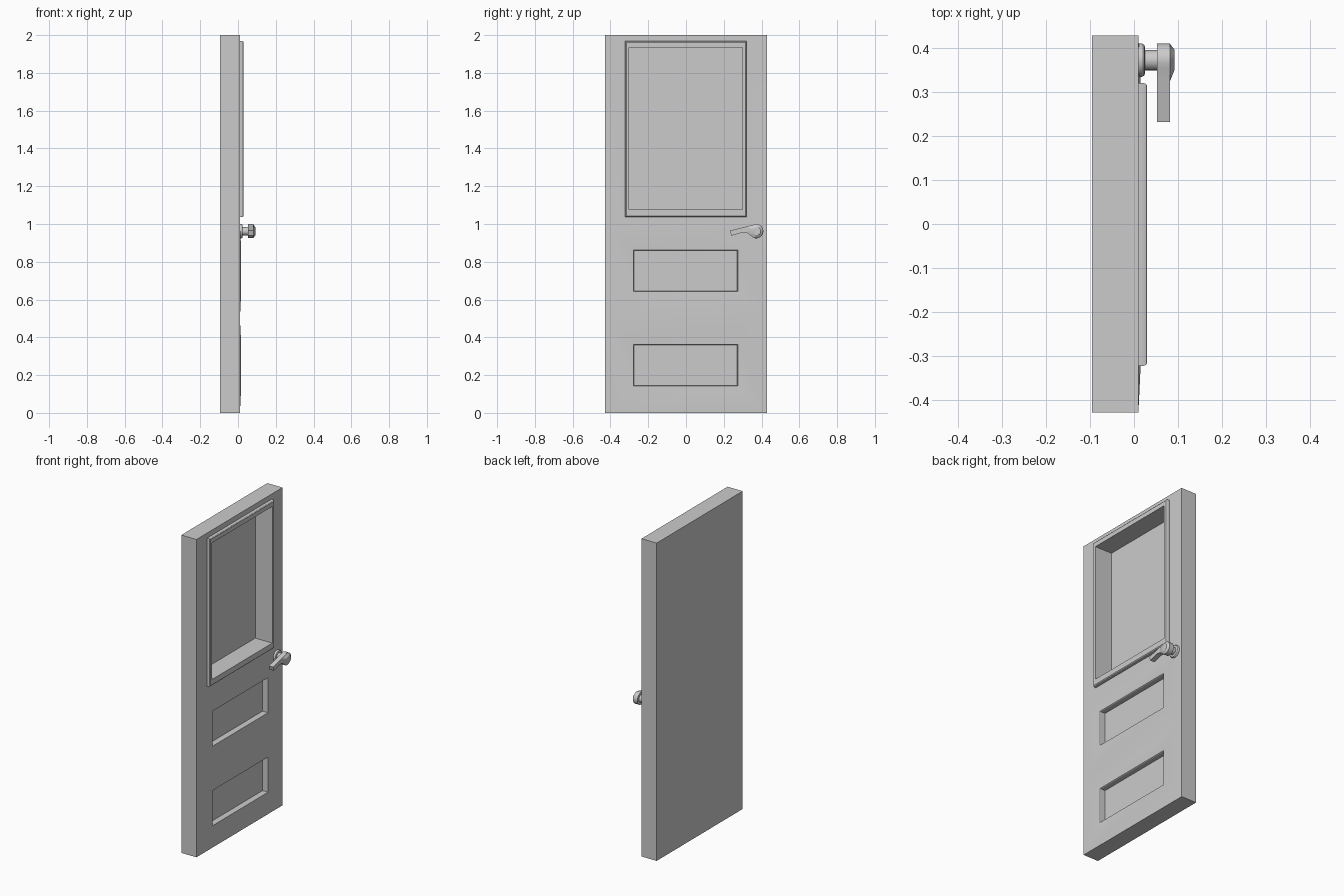
import bpy, bmesh, math

if "Cube" in bpy.data.objects:
    bpy.data.objects.remove(bpy.data.objects["Cube"])


def finish(bm, name, smooth=True):
    bmesh.ops.remove_doubles(bm, verts=bm.verts, dist=1e-5)
    bmesh.ops.recalc_face_normals(bm, faces=bm.faces)
    me = bpy.data.meshes.new(name)
    bm.to_mesh(me)
    bm.free()
    ob = bpy.data.objects.new(name, me)
    bpy.context.collection.objects.link(ob)
    if smooth:
        bpy.ops.object.select_all(action='DESELECT')
        bpy.context.view_layer.objects.active = ob
        ob.select_set(True)
        bpy.ops.object.shade_smooth_by_angle(angle=math.radians(30))
    return ob


def skin(bm, loops, start=False, end=False):
    """Bridge consecutive closed loops of points, optionally capping them."""
    rings = [[bm.verts.new(p) for p in l] for l in loops]
    for a, b in zip(rings, rings[1:]):
        n = len(a)
        for i in range(n):
            j = (i + 1) % n
            bm.faces.new((a[i], a[j], b[j], b[i]))
    if start:
        bm.faces.new(rings[0])
    if end:
        bm.faces.new(rings[-1])


def rect(x, y0, y1, z0, z1, inset=0):
    y0, y1, z0, z1 = y0 + inset, y1 - inset, z0 + inset, z1 - inset
    return [(x, y0, z0), (x, y1, z0), (x, y1, z1), (x, y0, z1)]


BACK, FRONT, W = -0.095, 0.01, 0.428
bm = bmesh.new()

# upper section: raised rounded frame around a deep window recess
frame = (-0.322, 0.32, 1.036, 1.968)
opening = (-0.302, 0.298, 1.076, 1.935)
steps = [(0.01, 0), (0.022, 0), (0.027, 0.002), (0.03, 0.006)]
skin(bm, [rect(FRONT, -W, W, 1.0, 2.0)]
     + [rect(x, *frame, i) for x, i in steps]
     + [rect(0.03, *opening), rect(-0.088, *opening)], end=True)

# two lower sections: slightly swollen face around a sunk panel
for z in (0.0, 0.5):
    panel = (-0.282, 0.278, z + 0.138, z + 0.367)
    skin(bm, [rect(FRONT, -W, W, z, z + 0.5)]
         + [rect(x, *panel, i) for x, i in
            [(0.017, 0), (0.0155, 0.004), (0.011, 0.007), (-0.018, 0.008)]],
         end=True)

# slab sides, top, bottom and back
bands = (0.0, 0.5, 1.0, 2.0)
for s in (-W, W):
    side = [(FRONT, s, z) for z in bands] + [(BACK, s, 2.0), (BACK, s, 0.0)]
    bm.faces.new([bm.verts.new(p) for p in side])
for z in (0.0, 2.0):
    bm.faces.new([bm.verts.new(p) for p in
                  [(BACK, -W, z), (FRONT, -W, z), (FRONT, W, z), (BACK, W, z)]])
bm.faces.new([bm.verts.new(p) for p in rect(BACK, -W, W, 0.0, 2.0)])
finish(bm, "door_slab")

# rosette and stem, turned about the x axis
HY, HZ = 0.372, 0.962
turned = [(0.005, 0.038), (0.018, 0.038), (0.023, 0.035), (0.025, 0.030),
          (0.025, 0.023), (0.056, 0.023)]
bm = bmesh.new()
skin(bm, [[(x, HY + r * math.cos(2 * math.pi * k / 20),
            HZ + r * math.sin(2 * math.pi * k / 20)) for k in range(20)]
          for x, r in turned], start=True, end=True)
finish(bm, "handle_rosette")

# lever: round hub with a tapering arm, extruded along x
hub = [(HY + 0.038 * math.cos(math.radians(a)), HZ + 0.038 * math.sin(math.radians(a)))
       for a in range(-140, 121, 20)]
arm = [(0.325, 0.988), (0.232, 0.965), (0.24, 0.938), (0.30, 0.955), (0.325, 0.952)]
bm = bmesh.new()
skin(bm, [[(x, y, z) for y, z in hub + arm] for x in (0.052, 0.082)], start=True, end=True)
finish(bm, "handle_lever")

# chamfered cap on the hub
root = hub + [(0.322, 0.985), (0.322, 0.954)]
bm = bmesh.new()
skin(bm, [[(0.081, y, z) for y, z in root],
          [(0.092, 0.376 + (y - HY) * 0.52, HZ + (z - HZ) * 0.55) for y, z in root]],
     start=True, end=True)
finish(bm, "handle_cap")
